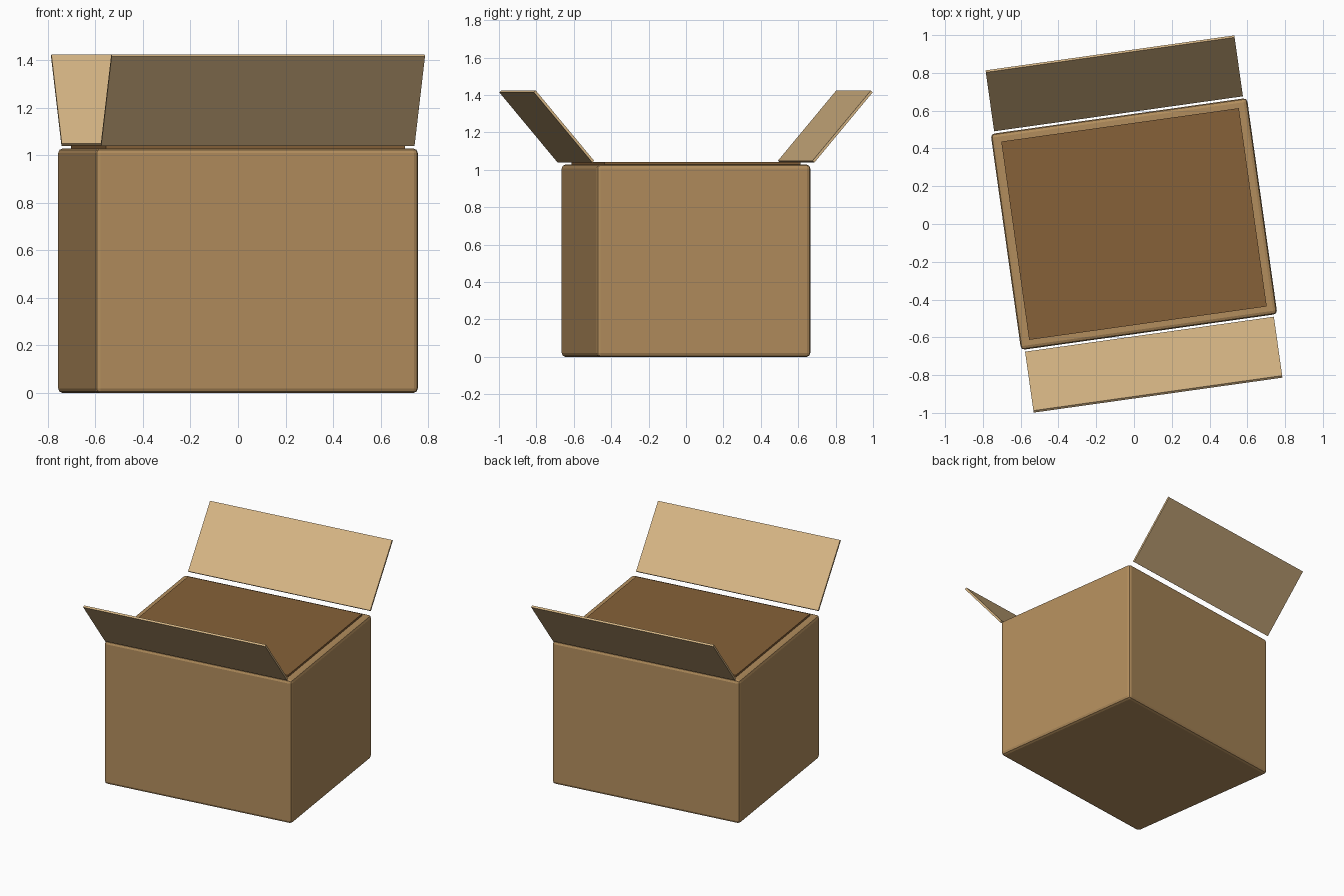
import bpy
from math import radians
from mathutils import Matrix

if "Cube" in bpy.data.objects:
    bpy.data.objects.remove(bpy.data.objects["Cube"])

TURN = Matrix.Rotation(radians(8), 4, 'Z')   # the whole box is turned a little


def material(name, rgb):
    m = bpy.data.materials.new(name)
    m.diffuse_color = (*rgb, 1)
    m.use_nodes = True
    m.node_tree.nodes["Principled BSDF"].inputs["Base Color"].default_value = m.diffuse_color
    return m


def slab(name, size, loc, mat, tilt=0, bevel=0):
    """Box of the given size, tilted about its own x axis, then turned with the model."""
    bpy.ops.mesh.primitive_cube_add(size=1)
    ob = bpy.context.object
    ob.name = name
    ob.data.transform(Matrix.Diagonal((*size, 1)))
    ob.data.materials.append(mat)
    ob.matrix_world = TURN @ Matrix.Translation(loc) @ Matrix.Rotation(radians(tilt), 4, 'X')
    if bevel:
        mod = ob.modifiers.new("Bevel", 'BEVEL')
        mod.width = bevel
        mod.segments = 2
    return ob


card = material("cardboard", (0.45, 0.27, 0.11))
light_card = material("light_cardboard", (0.67, 0.46, 0.23))
dark_card = material("dark_cardboard", (0.24, 0.12, 0.04))

# Carton body with softened edges
slab("carton_body", (1.37, 1.155, 1.028), (0, 0, 0.514), card, bevel=0.02)

# Dark opening panel, standing slightly proud of the rim
slab("opening_panel", (1.27, 1.06, 0.024), (0, 0, 1.03), dark_card)

# Front and back flaps, leaning outward
for name, side in (("front_flap", -1), ("back_flap", 1)):
    slab(name, (1.33, 0.49, 0.014), (0, side * 0.752, 1.2315), light_card, tilt=side * 50)
